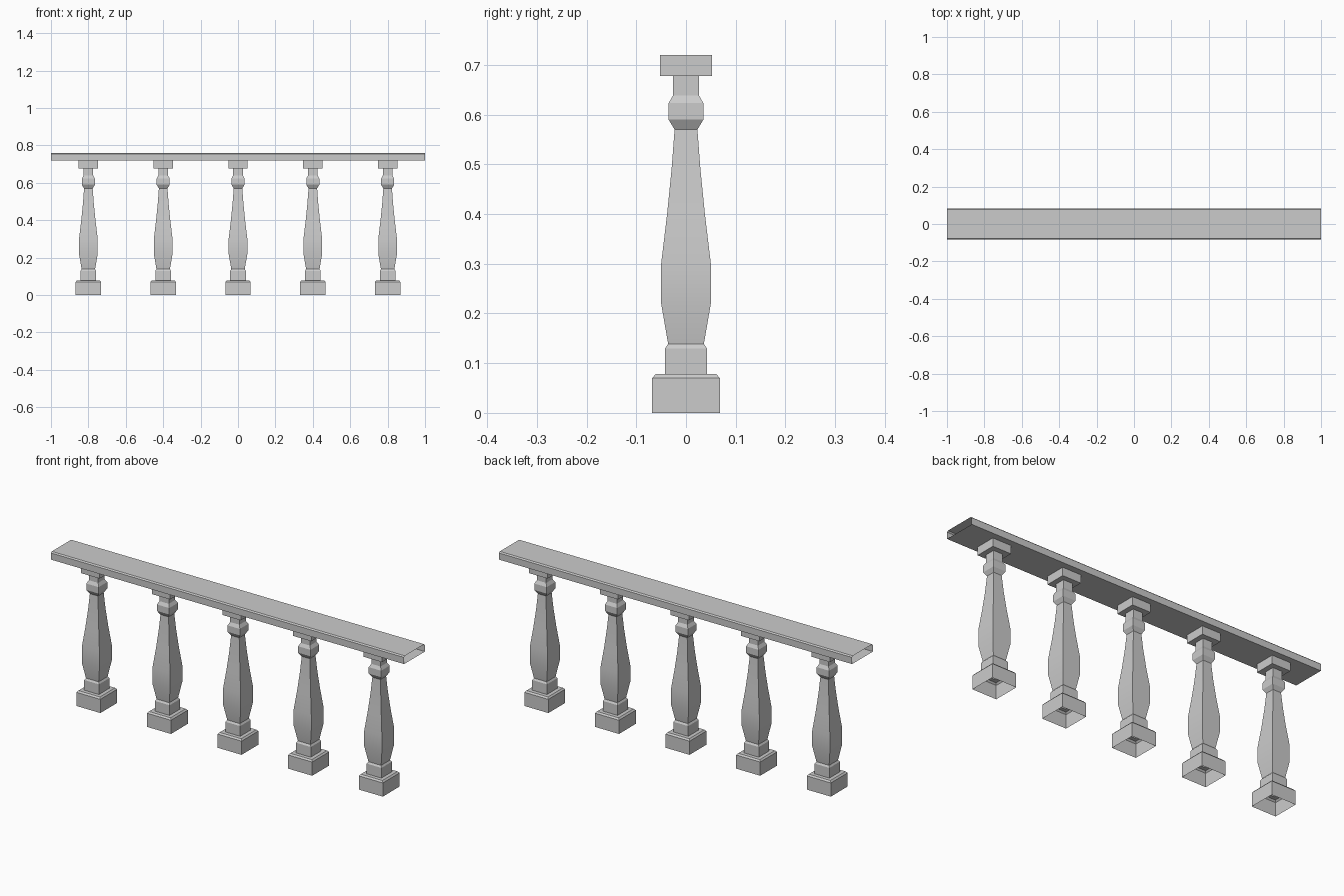
import bpy
import bmesh
import math

cube = bpy.data.objects.get("Cube")
if cube:
    bpy.data.objects.remove(cube, do_unlink=True)

# Stone colour
stone = bpy.data.materials.new("grey stone")
stone.use_nodes = True
COLOUR = (0.6, 0.6, 0.6, 1)
stone.diffuse_color = COLOUR
stone.node_tree.nodes["Principled BSDF"].inputs["Base Color"].default_value = COLOUR


def finish(bm, name, x=0):
    bmesh.ops.recalc_face_normals(bm, faces=bm.faces)
    mesh = bpy.data.meshes.new(name)
    bm.to_mesh(mesh)
    bm.free()
    mesh.materials.append(stone)
    obj = bpy.data.objects.new(name, mesh)
    obj.location.x = x
    bpy.context.collection.objects.link(obj)
    bpy.ops.object.select_all(action="DESELECT")
    obj.select_set(True)
    bpy.context.view_layer.objects.active = obj
    bpy.ops.object.shade_smooth_by_angle(angle=math.radians(25))
    return obj


def square_lathe(name, profile, x):
    """Stack square rings of (half width, height); the bottom stays open."""
    bm = bmesh.new()
    rings = [[bm.verts.new((sx * r, sy * r, z))
              for sx, sy in ((-1, -1), (1, -1), (1, 1), (-1, 1))]
             for r, z in profile]
    for low, high in zip(rings, rings[1:]):
        for i in range(4):
            j = (i + 1) % 4
            bm.faces.new((low[i], low[j], high[j], high[i]))
    return finish(bm, name, x)


# Half width and height, from the foot to the cap
BASE = [(0.068, 0), (0.068, 0.07), (0.061, 0.078), (0.042, 0.078),
        (0.042, 0.13), (0.036, 0.139)]
BODY = [(0.036, 0.139), (0.05, 0.22), (0.05, 0.3), (0.038, 0.4),
        (0.029, 0.49), (0.023, 0.57)]
COLLAR = [(0.023, 0.57), (0.035, 0.59), (0.035, 0.623), (0.026, 0.639),
          (0.026, 0.678)]
CAP = [(0.026, 0.678), (0.052, 0.678), (0.052, 0.72)]

for n in range(5):
    x = -0.8 + 0.4 * n
    for part, profile in (("base", BASE), ("body", BODY),
                          ("collar", COLLAR), ("cap", CAP)):
        square_lathe(f"baluster_{part}_{n + 1}", profile, x)

# Handrail: a hollow section with chamfered top edges and open ends
half = [(0.084, 0.72), (0.084, 0.754), (0.078, 0.76)]
section = half + [(-y, z) for y, z in reversed(half)]
bm = bmesh.new()
left, right = ([bm.verts.new((x, y, z)) for y, z in section] for x in (1, -1))
for i in range(len(section)):
    j = (i + 1) % len(section)
    bm.faces.new((left[i], left[j], right[j], right[i]))
finish(bm, "handrail")
